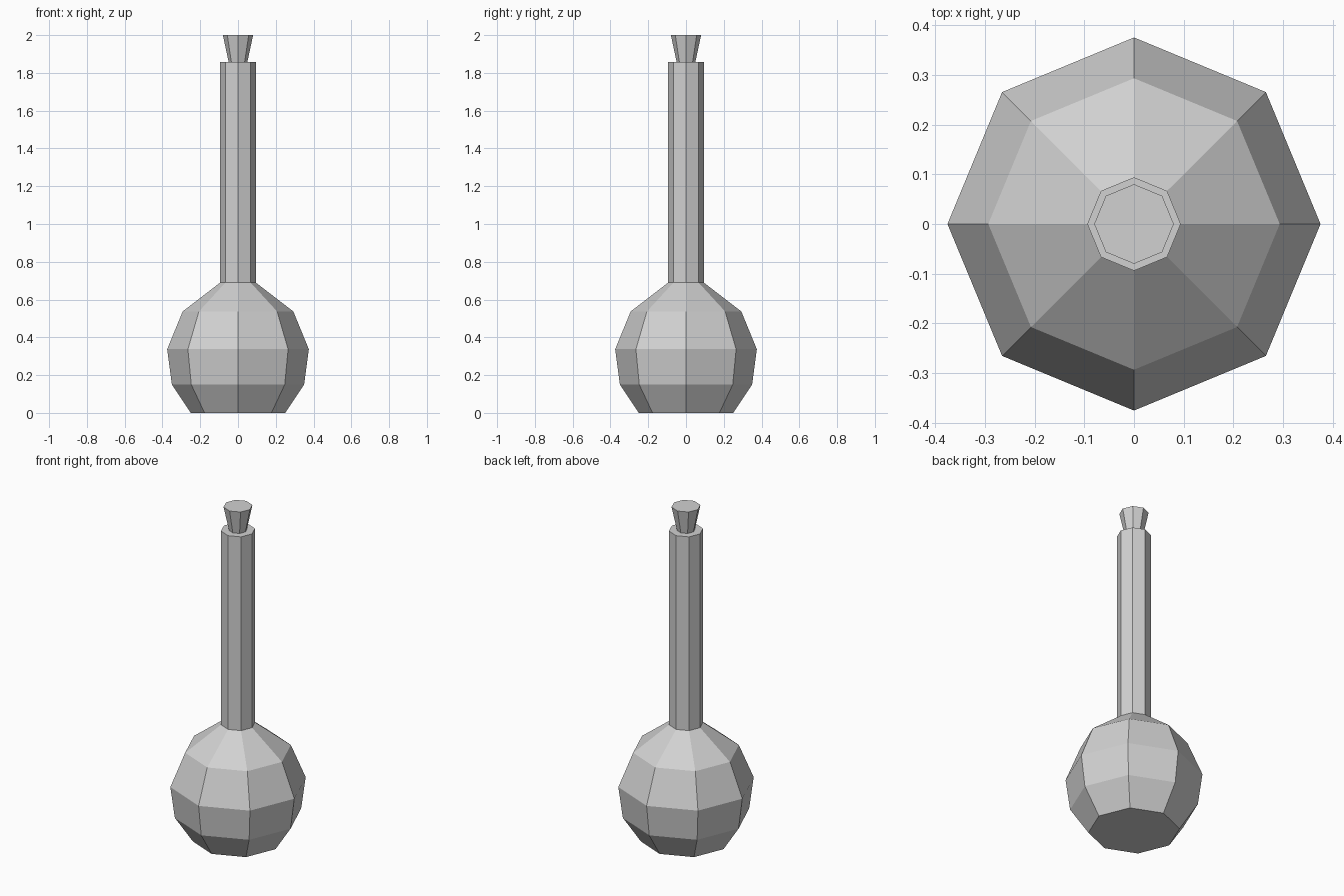
import bpy
import bmesh
from math import cos, sin, pi

SIDES = 8

cube = bpy.data.objects.get("Cube")
if cube:
    bpy.data.objects.remove(cube, do_unlink=True)

# Single plain grey for the whole flask
grey = bpy.data.materials.new("light_grey")
grey.use_nodes = True
colour = (0.64, 0.64, 0.64, 1)
grey.diffuse_color = colour
grey.node_tree.nodes["Principled BSDF"].inputs["Base Color"].default_value = colour


def lathe(name, profile):
    """Closed, flat-shaded octagonal solid from (radius, height) pairs."""
    bm = bmesh.new()
    rings = []
    for r, z in profile:
        angles = [2 * pi * i / SIDES for i in range(SIDES)]
        rings.append([bm.verts.new((r * cos(a), r * sin(a), z)) for a in angles])
    for low, high in zip(rings, rings[1:]):
        for i in range(SIDES):
            j = (i + 1) % SIDES
            bm.faces.new((low[i], low[j], high[j], high[i]))
    bm.faces.new(rings[0][::-1])
    bm.faces.new(rings[-1])
    mesh = bpy.data.meshes.new(name)
    bm.to_mesh(mesh)
    bm.free()
    mesh.materials.append(grey)
    obj = bpy.data.objects.new(name, mesh)
    bpy.context.collection.objects.link(obj)
    return obj


# Round bulb running up into the long straight neck
lathe("flask_body", [(0.25, 0), (0.35, 0.15), (0.375, 0.337), (0.293, 0.537),
                     (0.094, 0.69), (0.094, 1.857)])

# Tapered stopper standing in the mouth
lathe("stopper", [(0.048, 1.85), (0.08, 2.0)])
